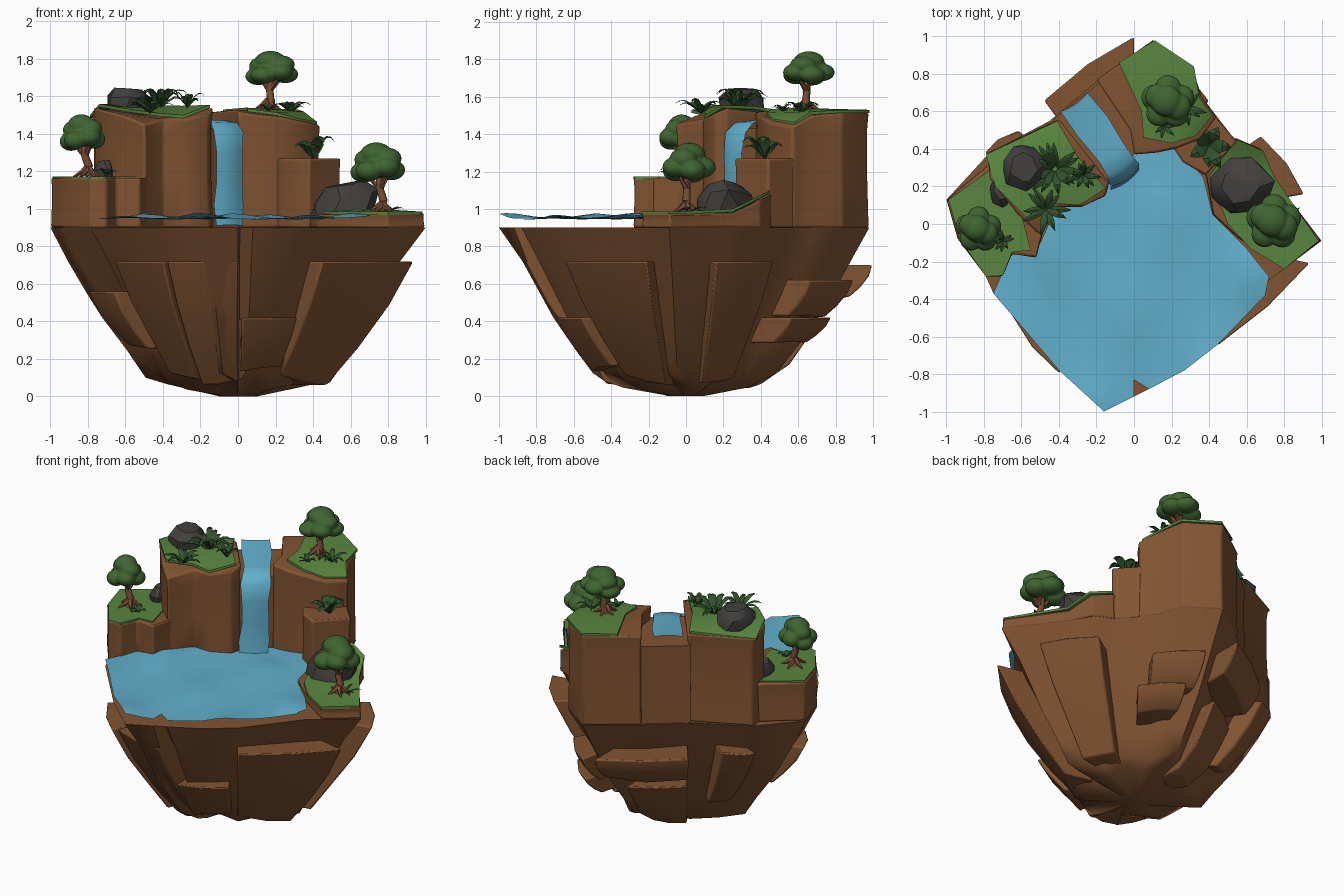
import bpy, bmesh, random
from math import sin, cos, pi, radians
from mathutils import Vector

if "Cube" in bpy.data.objects:
    bpy.data.objects.remove(bpy.data.objects["Cube"])
random.seed(4)


def mat(name, rgb):
    m = bpy.data.materials.new(name)
    m.diffuse_color = (*rgb, 1)
    m.use_nodes = True
    m.node_tree.nodes["Principled BSDF"].inputs["Base Color"].default_value = m.diffuse_color
    return m


SOIL = mat("soil", (0.22, 0.088, 0.032))
GRASS = mat("grass", (0.10, 0.24, 0.05))
WATER = mat("water", (0.12, 0.43, 0.60))
STONE = mat("stone", (0.055, 0.052, 0.05))
LEAF = mat("leaf", (0.03, 0.085, 0.025))
CROWN = mat("crown", (0.05, 0.13, 0.03))
BARK = mat("bark", (0.20, 0.075, 0.035))


def finish(bm, name, m, angle=40, bevel=0):
    bmesh.ops.recalc_face_normals(bm, faces=bm.faces)
    me = bpy.data.meshes.new(name)
    bm.to_mesh(me)
    bm.free()
    me.materials.append(m)
    me.shade_smooth()
    me.set_sharp_from_angle(angle=radians(angle))
    ob = bpy.data.objects.new(name, me)
    bpy.context.collection.objects.link(ob)
    if bevel:
        b = ob.modifiers.new("bevel", 'BEVEL')
        b.width, b.segments, b.limit_method = bevel, 2, 'ANGLE'
        b.angle_limit = radians(35)
    return ob


def loft(bm, rings):
    vs = [[bm.verts.new(p) for p in r] for r in rings]
    n = len(vs[0])
    for a, b in zip(vs, vs[1:]):
        for i in range(n):
            bm.faces.new((a[i], a[(i + 1) % n], b[(i + 1) % n], b[i]))
    for r in (vs[0], vs[-1]):
        f = bm.faces.new(r)
        bmesh.ops.triangulate(bm, faces=[f])


# Island underside: outline shrinking with depth
PROF = [(0.9, 1), (0.72, .905), (0.55, .795), (0.42, .71), (0.25, .585), (0.1, .49), (0.065, .38), (0.0, .10)]


def prof(z):
    for (z1, s1), (z0, s0) in zip(PROF, PROF[1:]):
        if z >= z0:
            return s0 + (s1 - s0) * (z - z0) / (z1 - z0)
    return .1


outline = [(-1, .13), (-.94, -.08), (-.79, -.28), (-.75, -.37), (-.4, -.78), (-.16, -1), (0, -.92),
           (.01, -.83), (.08, -.88), (.27, -.78), (.45, -.64), (.72, -.3), (.8, -.24), (1, -.09),
           (.74, .25), (.66, .4), (.53, .46), (.36, .68), (.31, .84), (.1, .98), (-.2, .76),
           (-.45, .55), (-.77, .38)]
bm = bmesh.new()
rings = []
for k, (z, s) in enumerate(PROF):
    ring = []
    for i, (x, y) in enumerate(outline):
        j = 1 + (.035 * sin(i * 2.3 + k * .5) - .015 if k else 0)
        dz = .03 * sin(i * 1.7) if 4 < k < 7 else 0
        ring.append((x * s * j, y * s * j, max(0, z + dz)))
    rings.append(ring)
loft(bm, rings)
finish(bm, "island_base", SOIL, 55)

# Rock slabs stuck on the underside: outer top edge, top z, bottom z
slabs = [((-.66, -.48), (-.40, -.80), .72, .12), ((-.38, -.77), (-.0, -.86), .72, .09),
         ((.45, -.65), (.94, -.21), .72, .09), ((.02, -.70), (.32, -.56), .42, .13),
         ((.91, .16), (.68, .47), .72, .10), ((.0, 1.0), (-.48, .66), .70, .53),
         ((-.62, .50), (-.80, .38), .72, .25), ((.44, .56), (.22, .78), .42, .26),
         ((-.80, -.14), (-.66, -.36), .56, .25), ((.40, .66), (.16, .90), .62, .40),
         ((-.05, .72), (-.36, .50), .42, .07)]
for n, (a, b, zt, zb) in enumerate(slabs):
    bm = bmesh.new()
    a, b = Vector(a), Vector(b)
    c = (a + b) * .515
    rings = []
    for t in (0, .35, .7, 1):
        z = zt + (zb - zt) * t
        k = prof(z) / prof(zt) * (1 + .03 * sin(pi * t))
        rings.append([(p.x * k * q, p.y * k * q, z + .03 * sin(5 * p.x) * t)
                      for p, q in ((a, 1), (c, 1), (b, 1), (b, .6), (a, .6))])
    loft(bm, rings)
    finish(bm, f"rock_slab_{n + 1}", SOIL, 45, .01)


# Terraces: outline with top heights; slight waist at the middle
def terrace(name, pts, z0, m=SOIL, waist=.985, bevel=.012):
    bm = bmesh.new()
    cx = sum(p[0] for p in pts) / len(pts)
    cy = sum(p[1] for p in pts) / len(pts)
    rings = []
    for t, s in ((0, 1), (.45, waist), (.85, waist), (1, 1)) if waist < 1 else ((0, 1), (1, 1)):
        rings.append([(cx + (x - cx) * s, cy + (y - cy) * s, z0(z) + (z - z0(z)) * t) for x, y, z in pts])
    loft(bm, rings)
    return finish(bm, name, m, 58, bevel)


def flat(z, *pts):
    return [(x, y, z) for x, y in pts]


ground = lambda z: .9
terrace("left_ledge", flat(1.165, (-1, .13), (-.94, -.08), (-.79, -.28), (-.7, -.28), (-.65, -.16),
                           (-.52, -.18), (-.45, .1), (-.72, .36)), ground)
terrace("left_cliff", [(-.78, .38, 1.5), (-.77, .24, 1.54), (-.62, .05, 1.5), (-.5, -.06, 1.45),
                       (-.4, .09, 1.48), (-.28, .09, 1.48), (-.15, .15, 1.51), (-.13, .22, 1.54),
                       (-.4, .56, 1.5)], ground, waist=.965)
terrace("right_cliff", [(.0, .37, 1.52), (.12, .38, 1.5), (.22, .40, 1.49), (.35, .45, 1.46),
                        (.44, .57, 1.44), (.36, .68, 1.5), (.31, .84, 1.515), (.1, .98, 1.515),
                        (-.2, .77, 1.51), (-.02, .5, 1.53)], ground, waist=.98)
terrace("channel_bed", flat(1.43, (-.43, .56), (-.18, .2), (-.1, .27), (.05, .42), (-.15, .78)), ground,
        waist=.99, bevel=0)
terrace("middle_step", flat(1.27, (.2, .42), (.26, .33), (.38, .26), (.55, .44), (.4, .61)), ground)
terrace("right_ledge", [(.38, .28, .98), (.42, .05, .97), (.55, -.07, .97), (.8, -.24, .975), (1, -.09, .975),
                        (.74, .25, .98), (.68, .4, 1.05), (.54, .46, 1.08)], ground)

# Grass caps
thin = lambda z: z - .016
caps = {
    "left_ledge_grass": flat(1.174, (-.99, .13), (-.93, -.08), (-.79, -.28), (-.7, -.275), (-.65, -.15),
                             (-.55, -.14), (-.6, .05), (-.75, .3)),
    "left_cliff_grass": [(-.79, .37, 1.5), (-.74, .2, 1.56), (-.57, .03, 1.53), (-.42, .11, 1.51),
                         (-.29, .10, 1.50), (-.15, .19, 1.555), (-.3, .36, 1.55), (-.41, .55, 1.52)],
    "right_cliff_grass": [(.05, .46, 1.535), (.2, .43, 1.515), (.33, .47, 1.48), (.42, .58, 1.465),
                          (.35, .67, 1.52), (.32, .84, 1.53), (.11, .98, 1.53), (-.08, .86, 1.53), (.04, .6, 1.54)],
    "right_ledge_grass": [(.4, .26, .995), (.5, .0, .987), (.62, -.13, .985), (.8, -.24, .985), (.985, -.09, .985),
                          (.75, .25, 1.0), (.69, .39, 1.07), (.55, .45, 1.10)]}
for name, pts in caps.items():
    terrace(name, pts, thin, GRASS, 1, 0)

# Pool surface with low swells
pool = [(-.75, -.37), (-.4, -.78), (-.16, -1), (0, -.92), (.0, -.83), (.08, -.88), (.27, -.78), (.45, -.64),
        (.7, -.38), (.72, -.28), (.6, -.13), (.42, .05), (.37, .25), (.22, .42), (0, .38), (-.12, .22),
        (-.4, .12), (-.5, -.1), (-.56, -.17), (-.66, -.16)]
bm = bmesh.new()
f = bm.faces.new([bm.verts.new((x, y, .952)) for x, y in pool])
bmesh.ops.triangulate(bm, faces=[f])
bmesh.ops.subdivide_edges(bm, edges=bm.edges[:], cuts=5, use_grid_fill=True)
for v in bm.verts:
    s = sin(9 * v.co.x + 3 * v.co.y) * cos(7 * v.co.y - 2 * v.co.x)
    v.co.z += .008 * s + .018 * max(0, s) ** 2
finish(bm, "pool_water", WATER, 60)

# Stream and waterfall ribbon
path = [(-.32, .65, 1.495), (-.22, .52, 1.475), (-.12, .38, 1.47), (-.075, .31, 1.46), (-.05, .265, 1.41),
        (-.045, .25, 1.3), (-.045, .255, 1.15), (-.05, .245, 1.02), (-.045, .23, .91)]
bm = bmesh.new()
rows = []
for i, p in enumerate(path):
    w = .088 + .008 * sin(i * 2)
    rows.append([bm.verts.new(Vector(p) + Vector((.82, .57, 0)) * w * u
                              + Vector((.5, -.8, .3)) * .015 * (1 - u * u)) for u in (-1, -.5, 0, .5, 1)])
for a, b in zip(rows, rows[1:]):
    for i in range(4):
        bm.faces.new((a[i], b[i], b[i + 1], a[i + 1]))
finish(bm, "waterfall", WATER, 60)

# Boulders: hulls of a jittered block, tilted along x
for name, c, r, tilt in (("cliff_boulder", (-.59, .30, 1.58), (.125, .13, .08), -.1),
                         ("ledge_boulder", (.57, .21, 1.05), (.175, .165, .10), .35),
                         ("small_boulder", (-.71, .18, 1.2), (.06, .09, .07), 0)):
    bm = bmesh.new()
    for lev, s in ((-1, .95), (.15, 1.0), (.8, .62)):
        for k in range(7):
            a = 2 * pi * k / 7 + random.uniform(-.25, .25) + lev
            q = s * random.uniform(.88, 1.06)
            x, y = cos(a) * q, sin(a) * q
            z = lev + (tilt * x if lev > 0 else 0) + random.uniform(-.08, .08)
            bm.verts.new((c[0] + x * r[0], c[1] + y * r[1], c[2] + z * r[2]))
    bmesh.ops.convex_hull(bm, input=bm.verts)
    finish(bm, name, STONE, 28)


# Trees: trunk with branches and root flare, lumpy fused crown
def tube(bm, pts, radii, n=7):
    rings = []
    for i, p in enumerate(pts):
        d = (Vector(pts[min(i + 1, len(pts) - 1)]) - Vector(pts[max(i - 1, 0)])).normalized()
        q = d.to_track_quat('Z', 'Y')
        rings.append([Vector(p) + q @ Vector((cos(2 * pi * k / n), sin(2 * pi * k / n), 0)) * radii[i]
                      for k in range(n)])
    loft(bm, rings)


def tree(name, base, crown, r, h):
    b, c = Vector(base), Vector(crown)
    bm = bmesh.new()
    fork = b.lerp(c, .45)
    tube(bm, [b, b.lerp(fork, .5) + Vector((.012, 0, 0)), fork, c], [.034, .023, .021, .014])
    for k in range(5):
        d = Vector((cos(k * 1.257 + .4), sin(k * 1.257 + .4), 0))
        tube(bm, [b + Vector((0, 0, .05)), b + d * .03 + Vector((0, 0, .022)), b + d * .08 - Vector((0, 0, .004))],
             [.018, .015, .004], 5)
        if k % 2 == 0:
            tube(bm, [fork, c + d * r * .5 - Vector((0, 0, h * .3))], [.014, .009], 5)
    finish(bm, name + "_trunk", BARK, 60)
    bm = bmesh.new()
    lumps = [(-.05, .05, .42, .58), (.05, 0, -.05, .62), (.35, -.15, .25, .5), (-.35, .2, .2, .48)]
    lumps += [(.52 * cos(k * pi / 2.5 + .3), .52 * sin(k * pi / 2.5 + .3), -.28 + .14 * sin(k * 2), .48)
              for k in range(5)]
    for x, y, z, s in lumps:
        new = bmesh.ops.create_icosphere(bm, subdivisions=3, radius=s)['verts']
        for v in new:
            v.co = c + Vector(((v.co.x + x) * r, (v.co.y + y) * r, (v.co.z + z) * h))
    ob = finish(bm, name + "_crown", CROWN, 180)
    fuse = ob.modifiers.new("fuse", 'REMESH')
    fuse.mode, fuse.voxel_size, fuse.use_smooth_shade = 'VOXEL', .008, True


tree("right_tree", (.77, .0, .985), (.745, .01, 1.24), .15, .115)
tree("left_tree", (-.80, -.03, 1.175), (-.83, -.03, 1.40), .125, .105)
tree("top_tree", (.16, .64, 1.53), (.18, .65, 1.745), .145, .098)


# Leafy plants: rosettes of arched, folded leaves
def plant(name, c, r, h, n, w):
    bm = bmesh.new()
    for k in range(n):
        a = 2 * pi * k / n + random.uniform(-.25, .25)
        R, H = r * random.uniform(.7, 1.05), h * random.uniform(.6, 1.1)
        d, s = Vector((cos(a), sin(a), 0)), Vector((-sin(a), cos(a), 0))
        rows = []
        for i in range(6):
            t = i / 5
            m = Vector(c) + d * R * t + Vector((0, 0, H * sin(pi * t * .75)))
            hw = w * (.12 + sin(pi * t ** .8)) * (t < 1)
            rows.append([bm.verts.new(m + s * hw * u - Vector((0, 0, abs(u) * hw * .35))) for u in (-1, 0, 1)])
        for p, q in zip(rows, rows[1:]):
            for i in range(2):
                bm.faces.new((p[i], q[i], q[i + 1], p[i + 1]))
    bmesh.ops.remove_doubles(bm, verts=bm.verts, dist=1e-5)
    finish(bm, name, LEAF, 30)


for i, (c, r, h, n, w) in enumerate([
        ((-.42, .29, 1.53), .16, .11, 13, .019), ((-.47, .08, 1.51), .14, .08, 10, .017),
        ((-.27, .26, 1.54), .10, .08, 9, .014), ((.28, .62, 1.51), .11, .06, 9, .015),
        ((.40, .42, 1.27), .13, .11, 7, .032), ((-.70, -.09, 1.175), .07, .04, 8, .011),
        ((.80, .02, .985), .11, .025, 8, .01), ((.16, .52, 1.52), .07, .04, 7, .01)]):
    plant(f"plant_{i + 1}", c, r, h, n, w)
